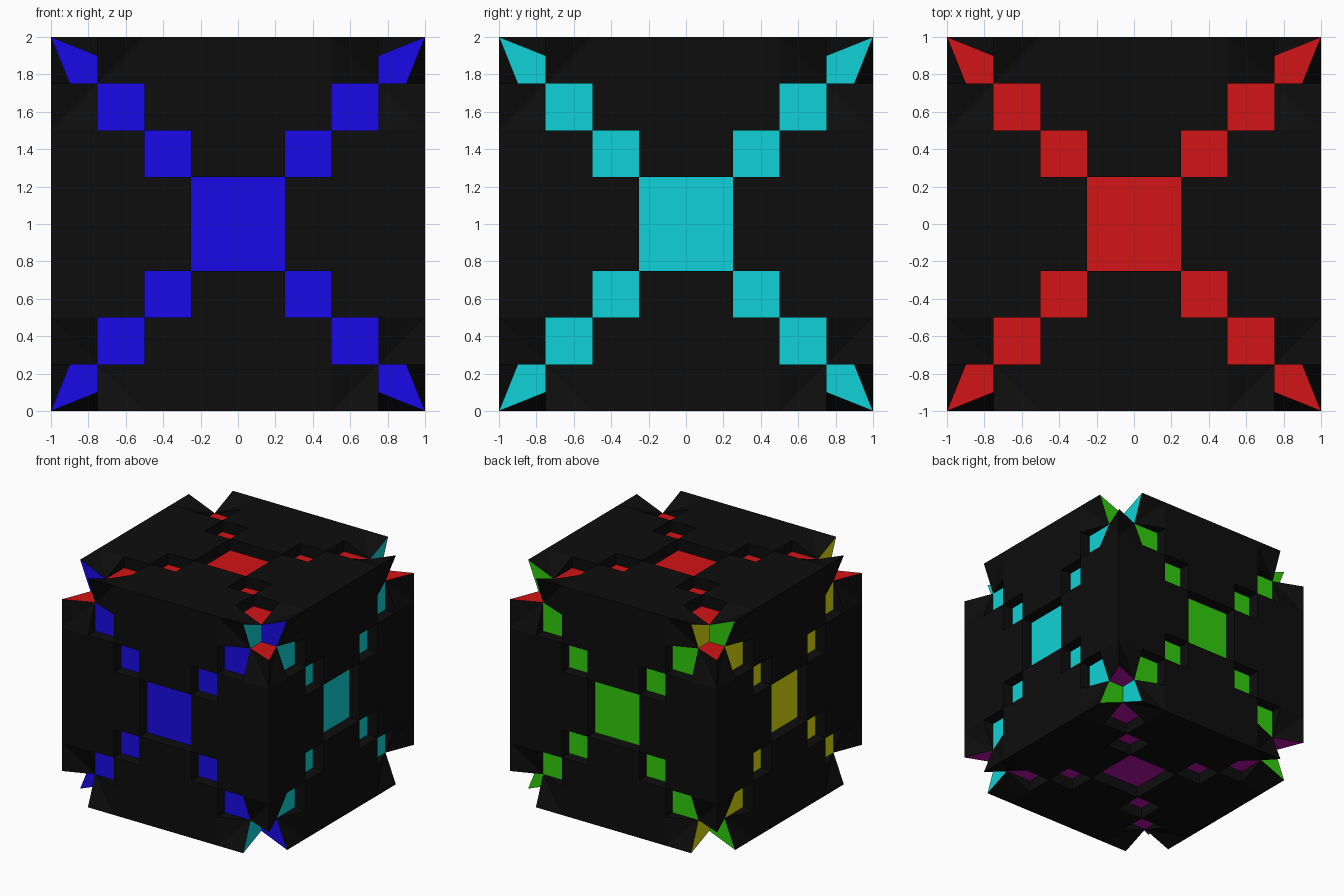
import bpy, bmesh
from math import pi
from mathutils import Matrix, Vector

if "Cube" in bpy.data.objects:
    bpy.data.objects.remove(bpy.data.objects["Cube"])

STEP = 0.25      # grid cell
TOP = 1.0        # panel height above cube centre
LOW = 0.9        # recessed tile height
NOTCH = 0.75     # floor of the corner notches


def height(p):
    """Panel surface height; dips where the notch meets the diagonal tile."""
    return LOW if p == (NOTCH, NOTCH) else TOP


def lift(points):
    return [(p[0], p[1], height(p)) for p in points]


def quarter_face():
    """Black polygons and coloured polygons for one quadrant of a cube face."""
    black, tiles = [], []
    for i in range(4):
        for j in range(4):
            u, v = i * STEP, j * STEP
            c = [(u, v), (u + STEP, v), (u + STEP, v + STEP), (u, v + STEP)]
            if i != j:
                # outer panel cell, creased through its dipped corner
                q = lift(c)
                dips = [k for k in range(4) if q[k][2] == LOW]
                if dips:
                    k = dips[0]
                    q = q[k:] + q[:k]
                    black += [q[:3], [q[0], q[2], q[3]]]
                else:
                    black.append(q)
            elif i == 3:
                # kite at the bottom of the corner notch
                tiles.append([(NOTCH, NOTCH, NOTCH), (LOW, NOTCH, NOTCH),
                              (1, 1, NOTCH), (NOTCH, LOW, NOTCH)])
            else:
                # recessed tile and its side walls
                tiles.append([(p[0], p[1], LOW) for p in c])
                for k in ((1, 2) if i == 0 else range(4)):
                    p, q = c[k], c[(k + 1) % 4]
                    wall = [(*q, LOW), (*p, LOW), (*p, height(p)), (*q, height(q))]
                    black.append(list(dict.fromkeys(wall)))
    return black, tiles


def add_polys(bm, polys, matrix):
    for poly in polys:
        bm.faces.new([bm.verts.new(matrix @ Vector(p)) for p in poly])


def finish(bm, name, color):
    bmesh.ops.remove_doubles(bm, verts=bm.verts, dist=1e-4)
    mesh = bpy.data.meshes.new(name)
    bm.to_mesh(mesh)
    bm.free()
    mat = bpy.data.materials.new(name + "_color")
    mat.diffuse_color = (*color, 1)
    mat.use_nodes = True
    mat.node_tree.nodes["Principled BSDF"].inputs["Base Color"].default_value = mat.diffuse_color
    mesh.materials.append(mat)
    bpy.context.collection.objects.link(bpy.data.objects.new(name, mesh))


# side name, rotation of the local +z face, tile colour
SIDES = [
    ("front", 'X', pi / 2, (0.01, 0.003, 0.8)),
    ("back", 'X', -pi / 2, (0.03, 0.6, 0.004)),
    ("right", 'Y', pi / 2, (0.005, 0.65, 0.68)),
    ("left", 'Y', -pi / 2, (0.7, 0.7, 0.005)),
    ("top", 'X', 0, (0.65, 0.007, 0.008)),
    ("bottom", 'X', pi, (0.45, 0.005, 0.4)),
]

black, tiles = quarter_face()
body = bmesh.new()
for side, axis, angle, color in SIDES:
    tile_bm = bmesh.new()
    place = Matrix.Translation((0, 0, 1)) @ Matrix.Rotation(angle, 4, axis)
    for k in range(4):
        m = place @ Matrix.Rotation(k * pi / 2, 4, 'Z')
        add_polys(body, black, m)
        add_polys(tile_bm, tiles, m)
    # coloured tiles of this side
    finish(tile_bm, side + "_tiles", color)

# black shell of panels and recess walls
finish(body, "panel_shell", (0.004, 0.004, 0.004))
